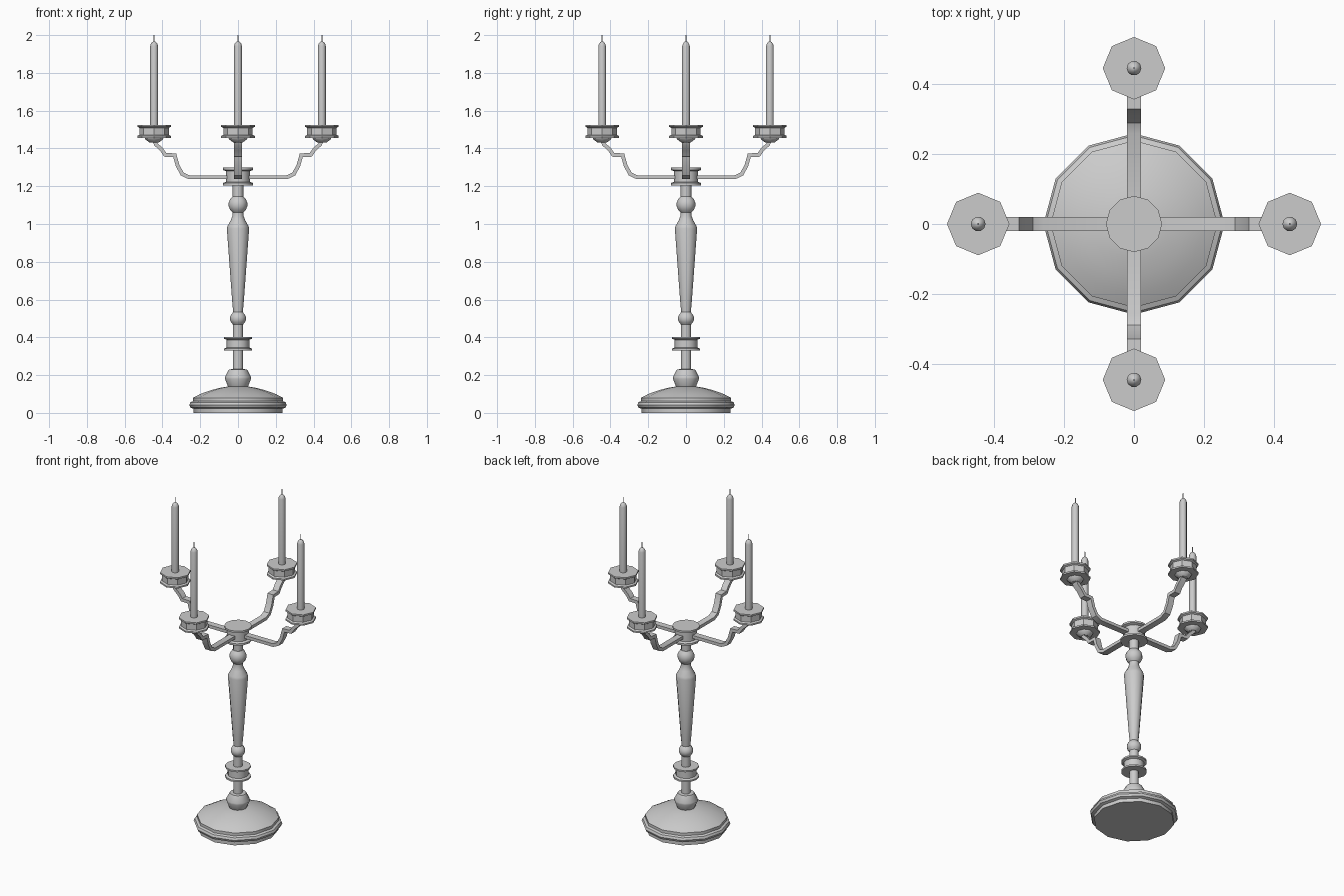
import bpy, bmesh, math
from mathutils import Vector, Matrix

if "Cube" in bpy.data.objects:
    bpy.data.objects.remove(bpy.data.objects["Cube"])


def finish(name, bm, angle=35):
    bmesh.ops.recalc_face_normals(bm, faces=bm.faces)
    me = bpy.data.meshes.new(name)
    bm.to_mesh(me)
    bm.free()
    ob = bpy.data.objects.new(name, me)
    bpy.context.collection.objects.link(ob)
    bpy.ops.object.select_all(action='DESELECT')
    bpy.context.view_layer.objects.active = ob
    ob.select_set(True)
    bpy.ops.object.shade_smooth_by_angle(angle=math.radians(angle))
    return ob


def loft(bm, rings):
    """Join closed rings of points and cap both ends."""
    vr = [[bm.verts.new(p) for p in r] for r in rings]
    n = len(vr[0])
    for a, b in zip(vr, vr[1:]):
        for i in range(n):
            j = (i + 1) % n
            bm.faces.new((a[i], a[j], b[j], b[i]))
    bm.faces.new(vr[0][::-1])
    bm.faces.new(vr[-1])


def lathe(name, profile, sides=12, at=(0, 0), angle=35):
    bm = bmesh.new()
    turn = [2 * math.pi * i / sides for i in range(sides)]
    loft(bm, [[(at[0] + r * math.cos(t), at[1] + r * math.sin(t), z) for t in turn]
              for r, z in profile])
    return finish(name, bm, angle)


def collar(r_rim, r_waist, z0, z1, rim):
    """Spool profile: two rims with a narrower waist."""
    return [(r_rim, z0), (r_rim, z0 + rim), (r_waist, z0 + rim + .006),
            (r_waist, z1 - rim - .006), (r_rim, z1 - rim), (r_rim, z1)]


# Domed foot
lathe("base", [(.235, 0), (.235, .022), (.252, .028), (.258, .042), (.252, .056),
               (.238, .062), (.238, .08), (.2, .1), (.15, .118), (.1, .132), (.05, .14)])

# Turned stem
lathe("lower_knob", [(.05, .135), (.053, .14), (.069, .18), (.069, .19), (.048, .23), (.027, .232)])
lathe("lower_shaft", [(.027, .225), (.027, .48)])
lathe("lower_collar", collar(.075, .06, .33, .403, .01))
lathe("small_bead", [(.027, .468), (.037, .48), (.042, .492), (.042, .508), (.035, .522), (.025, .534)])
lathe("tapered_column", [(.025, .53), (.03, .58), (.059, .975), (.055, .99), (.038, 1.02), (.029, 1.045),
                         (.029, 1.062)])
lathe("upper_bead", [(.028, 1.06), (.042, 1.075), (.049, 1.093), (.049, 1.113), (.042, 1.13),
                     (.029, 1.145)])
lathe("upper_shaft", [(.028, 1.14), (.028, 1.21)])
lathe("hub", collar(.08, .064, 1.205, 1.298, .012))

# Arm centre line in the radial plane
PATH = [Vector(p) for p in ((.03, 1.248), (.26, 1.248), (.295, 1.264), (.32, 1.31),
                            (.335, 1.364), (.385, 1.366), (.405, 1.395), (.435, 1.422), (.444, 1.445))]


def arm(name, turn):
    half_w, half_t = .02, .01
    rings = []
    for i, p in enumerate(PATH):
        d0 = (p - PATH[i - 1]).normalized() if i else (PATH[1] - p).normalized()
        d1 = (PATH[i + 1] - p).normalized() if i < len(PATH) - 1 else d0
        d = (d0 + d1).normalized()
        off = Vector((-d.y, d.x)) * (half_t / max(d.dot(d0), .6))
        a, b = p + off, p - off
        rings.append([turn @ Vector(v) for v in ((a.x, -half_w, a.y), (a.x, half_w, a.y),
                                                 (b.x, half_w, b.y), (b.x, -half_w, b.y))])
    bm = bmesh.new()
    loft(bm, rings)
    finish(name, bm)


# Four arms, each with cup, candle and wick
for k, side in enumerate(("right", "back", "left", "front")):
    turn = Matrix.Rotation(k * math.pi / 2, 3, 'Z')
    at = (turn @ Vector((.444, 0, 0))).xy
    arm(side + "_arm", turn)
    lathe(side + "_cup", [(.025, 1.432), (.046, 1.447), (.05, 1.455)]
          + collar(.089, .078, 1.456, 1.525, .01), 8, at, 30)
    lathe(side + "_candle", [(.021, 1.52), (.021, 1.942), (.017, 1.955), (.009, 1.964), (.003, 1.967)],
          10, at, 50)
    lathe(side + "_wick", [(.003, 1.96), (.003, 2.0)], 6, at)
